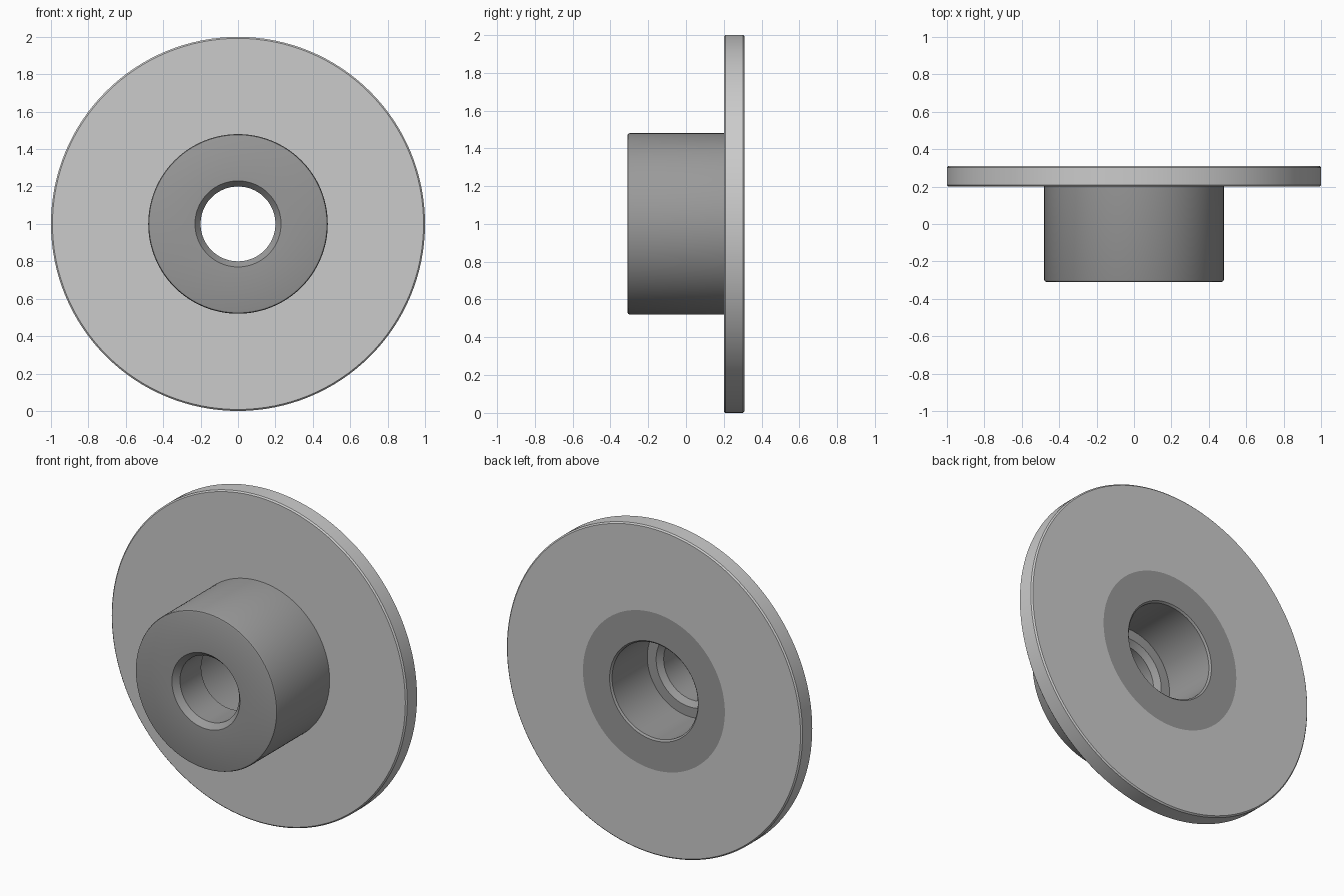
import bpy, bmesh, math

if "Cube" in bpy.data.objects:
    bpy.data.objects.remove(bpy.data.objects["Cube"])

SIDES = 128
AXIS_Z = 1.0


def lathe(name, profile, shade):
    """Revolve a closed (radius, y) profile around the horizontal y axis."""
    bm = bmesh.new()
    rings = []
    for i in range(SIDES):
        a = 2 * math.pi * i / SIDES
        rings.append([bm.verts.new((r * math.sin(a), y, r * math.cos(a)))
                      for r, y in profile])
    n = len(profile)
    for i in range(SIDES):
        p, q = rings[i], rings[(i + 1) % SIDES]
        for j in range(n):
            k = (j + 1) % n
            bm.faces.new((p[j], p[k], q[k], q[j]))
    bmesh.ops.recalc_face_normals(bm, faces=bm.faces)
    mesh = bpy.data.meshes.new(name)
    bm.to_mesh(mesh)
    bm.free()
    mat = bpy.data.materials.new(name + "_grey")
    mat.diffuse_color = (shade, shade, shade, 1)
    mat.use_nodes = True
    mat.node_tree.nodes["Principled BSDF"].inputs["Base Color"].default_value = mat.diffuse_color
    mesh.materials.append(mat)
    obj = bpy.data.objects.new(name, mesh)
    obj.location.z = AXIS_Z
    bpy.context.collection.objects.link(obj)
    bpy.ops.object.select_all(action='DESELECT')
    obj.select_set(True)
    bpy.context.view_layer.objects.active = obj
    bpy.ops.object.shade_smooth_by_angle(angle=math.radians(30))
    return obj


# Thin flange with softened rims and an opening for the hub
lathe("flange_disc", [
    (0.48, 0.20), (0.992, 0.20), (1.0, 0.208),
    (1.0, 0.302), (0.992, 0.31), (0.48, 0.31)], 0.8)

# Hub running through the flange: chamfered bore in front, counterbore behind
lathe("hub", [
    (0.23, -0.31), (0.468, -0.31), (0.476, -0.307), (0.48, -0.298),
    (0.48, 0.31), (0.30, 0.31), (0.29, 0.30), (0.29, -0.04),
    (0.23, -0.04), (0.20, -0.07), (0.20, -0.275)], 0.32)
